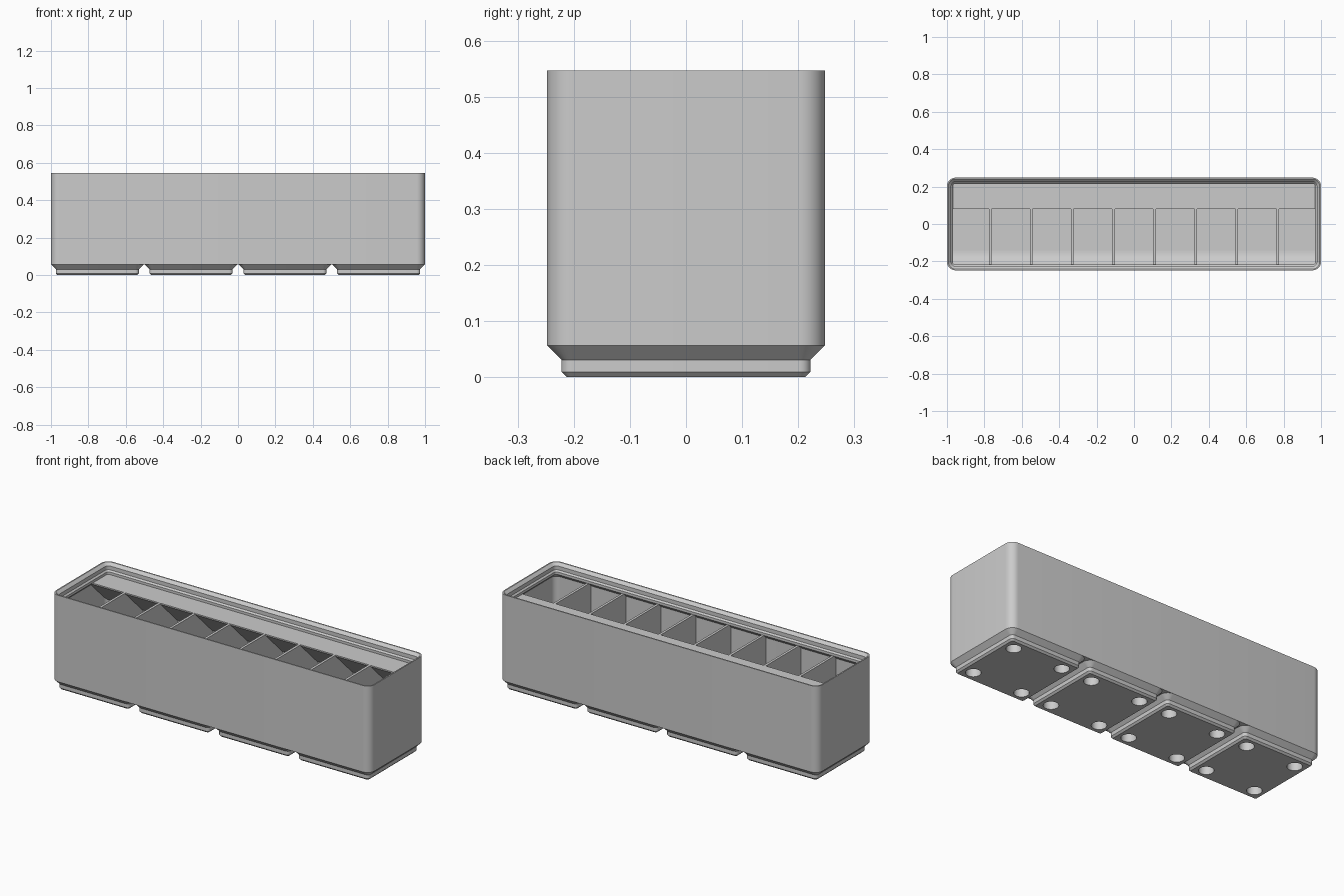
import bpy, bmesh, math

S = 2 / 167.5          # millimetres to model units
HX, HY, R = 83.75, 20.75, 3.75

if "Cube" in bpy.data.objects:
    bpy.data.objects.remove(bpy.data.objects["Cube"])

grey = bpy.data.materials.new("plain grey")
grey.use_nodes = True
COLOUR = (0.6, 0.6, 0.6, 1)
grey.diffuse_color = COLOUR
grey.node_tree.nodes["Principled BSDF"].inputs["Base Color"].default_value = COLOUR


def finish(name, bm):
    bmesh.ops.recalc_face_normals(bm, faces=bm.faces)
    bmesh.ops.scale(bm, vec=(S, S, S), verts=bm.verts)
    mesh = bpy.data.meshes.new(name)
    bm.to_mesh(mesh)
    bm.free()
    obj = bpy.data.objects.new(name, mesh)
    bpy.context.collection.objects.link(obj)
    mesh.materials.append(grey)
    return obj


def smooth(obj):
    bpy.ops.object.select_all(action="DESELECT")
    obj.select_set(True)
    bpy.context.view_layer.objects.active = obj
    bpy.ops.object.shade_smooth_by_angle(angle=math.radians(30))


def rounded_loft(name, hx, hy, profile, cx=0):
    """Closed solid through rounded rectangles given as (inset, z)."""
    bm = bmesh.new()
    rings = []
    for inset, z in profile:
        r = max(R - inset, 0.4)
        ring = []
        for k, (sx, sy) in enumerate([(1, 1), (-1, 1), (-1, -1), (1, -1)]):
            for i in range(9):
                a = math.pi / 2 * (k + i / 8)
                ring.append(bm.verts.new((
                    cx + sx * (hx - inset - r) + r * math.cos(a),
                    sy * (hy - inset - r) + r * math.sin(a), z)))
        rings.append(ring)
    for lo, hi in zip(rings, rings[1:]):
        for i in range(len(lo)):
            j = (i + 1) % len(lo)
            bm.faces.new((lo[i], lo[j], hi[j], hi[i]))
    bm.faces.new(rings[0])
    bm.faces.new(rings[-1])
    return finish(name, bm)


def extrude_x(name, points, x0, x1):
    """Solid with a (y, z) section running along x."""
    bm = bmesh.new()
    face = bm.faces.new([bm.verts.new((x0, y, z)) for y, z in points])
    out = bmesh.ops.extrude_face_region(bm, geom=[face])
    moved = [v for v in out["geom"] if isinstance(v, bmesh.types.BMVert)]
    bmesh.ops.translate(bm, vec=(x1 - x0, 0, 0), verts=moved)
    return finish(name, bm)


# Hollow body with the stepped stacking lip
smooth(rounded_loft("bin_body", HX, HY, [
    (0, 4.75), (0, 45.8), (0.6, 45.8), (1.9, 44.5), (1.9, 42.7),
    (2.6, 42), (2.6, 40.8), (0.95, 39.15), (0.95, 7)]))

# Four stepped feet, each with four round sockets underneath
for n in range(4):
    cx = (n - 1.5) * 42
    foot = rounded_loft(f"foot_{n + 1}", HY, HY, [
        (2.95, 0), (2.15, 0.8), (2.15, 2.6), (0, 4.75)], cx)
    bm = bmesh.new()
    for sx in (-13, 13):
        for sy in (-13, 13):
            made = bmesh.ops.create_cone(bm, cap_ends=True, segments=32,
                                         radius1=3.25, radius2=3.25, depth=9.2)
            bmesh.ops.translate(bm, vec=(cx + sx, sy, 0), verts=made["verts"])
    cutter = finish("socket_cutter", bm)
    cutter.hide_render = True
    mod = foot.modifiers.new("sockets", "BOOLEAN")
    mod.operation, mod.solver, mod.object = "DIFFERENCE", "EXACT", cutter
    bpy.context.view_layer.objects.active = foot
    bpy.ops.object.modifier_apply(modifier=mod.name)
    bpy.data.objects.remove(cutter)
    smooth(foot)

# Thin dividers making nine compartments
pitch = 2 * (HX - 0.95) / 9
for n in range(8):
    x = (n - 3.5) * pitch
    extrude_x(f"divider_{n + 1}",
              [(-19.9, 6.8), (19.9, 6.8), (19.9, 40.75), (-19.9, 40.75)],
              x - 0.6, x + 0.6)

# Curved finger scoop along the front of the floor
arc = [(-11.8 - 8 * math.sin(a), 15 - 8 * math.cos(a))
       for a in (math.radians(67 * i / 10) for i in range(11))]
smooth(extrude_x("finger_scoop", arc + [(-19.2, 6.9), (-11.8, 6.9)], -82.8, 82.8))

# Label shelf along the back, with a sloping underside
extrude_x("label_shelf", [(6.75, 40.8), (19.2, 40.8), (19.2, 28), (6.75, 40.2)],
          -82.8, 82.8)
